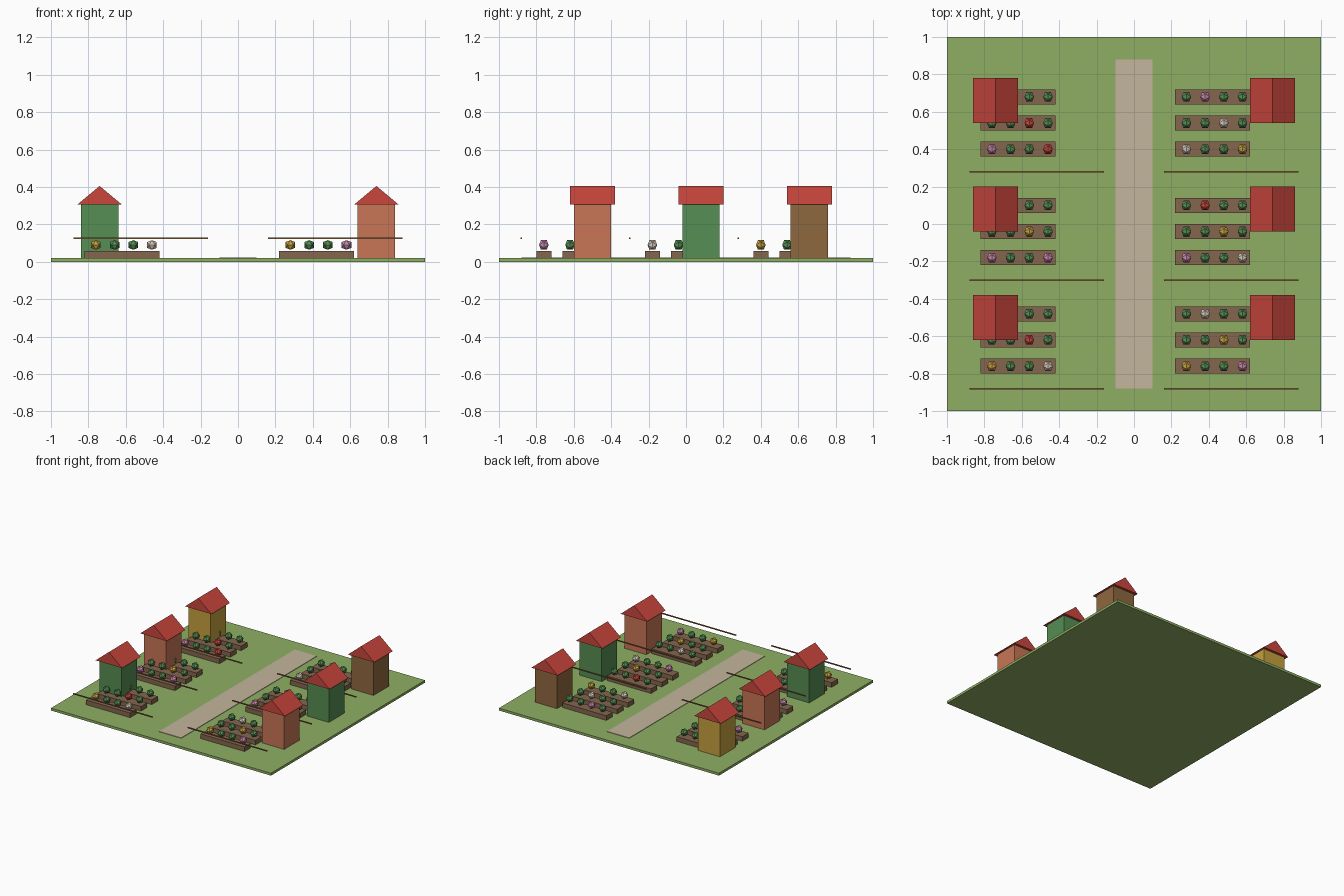
import bpy, bmesh
from mathutils import Vector

if "Cube" in bpy.data.objects:
    bpy.data.objects.remove(bpy.data.objects["Cube"])


def material(name, r, g, b):
    m = bpy.data.materials.new(name)
    m.diffuse_color = [((c / 255 + 0.055) / 1.055) ** 2.4 for c in (r, g, b)] + [1.0]
    m.use_nodes = True
    m.node_tree.nodes["Principled BSDF"].inputs["Base Color"].default_value = m.diffuse_color
    return m


MAT = {
    "grass": material("grass green", 143, 175, 100),
    "path": material("sandy path", 196, 182, 156),
    "soil": material("soil brown", 132, 102, 78),
    "red": material("red", 200, 70, 60),
    "clay": material("terracotta", 200, 118, 86),
    "green": material("leaf green", 86, 142, 84),
    "wood": material("wood brown", 143, 104, 62),
    "yellow": material("ochre yellow", 198, 160, 62),
    "white": material("cream white", 212, 200, 184),
    "pink": material("pink", 200, 134, 172),
}


def hull(name, points, mat):
    """Closed convex solid around a few points."""
    bm = bmesh.new()
    for p in points:
        bm.verts.new(p)
    bmesh.ops.convex_hull(bm, input=bm.verts[:])
    bmesh.ops.dissolve_limit(bm, angle_limit=0.01, verts=bm.verts[:], edges=bm.edges[:])
    bmesh.ops.recalc_face_normals(bm, faces=bm.faces[:])
    mesh = bpy.data.meshes.new(name)
    bm.to_mesh(mesh)
    bm.free()
    mesh.materials.append(MAT[mat])
    ob = bpy.data.objects.new(name, mesh)
    bpy.context.collection.objects.link(ob)
    return ob


def box(name, x, y, z, mat):
    return hull(name, [(a, b, c) for a in x for b in y for c in z], mat)


def plant(x, y, mat):
    """Twenty-sided ball resting on a bed."""
    g = (1 + 5 ** 0.5) / 2
    pts = []
    for a in (-1, 1):
        for b in (-g, g):
            pts += [(0, a, b), (a, b, 0), (b, 0, a)]
    centre = Vector((x, y, 0.09))
    hull("plant", [centre + Vector(p).normalized() * 0.03 for p in pts], mat)


def shed(x, y, mat):
    box("shed_walls", (x - 0.1, x + 0.1), (y - 0.1, y + 0.1), (0.001, 0.306), mat)
    roof = []
    for yy in (y - 0.12, y + 0.12):
        roof += [(x - 0.12, yy, 0.305), (x + 0.12, yy, 0.305), (x, yy, 0.405)]
    hull("shed_roof", roof, "red")


# Ground and central path
box("lawn", (-1, 1), (-1, 1), (0, 0.02), "grass")
box("path", (-0.1, 0.1), (-0.88, 0.88), (0.015, 0.024), "path")

# Plots from front to back: side, shed colour, then plants for each bed, front bed first
COLOURS = {"g": "green", "r": "red", "y": "yellow", "w": "white", "p": "pink"}
PLOTS = [
    (-1, "green", ("yggw", "ggrg", "gggg")),
    (1, "clay", ("yggp", "ggyg", "gwgg")),
    (-1, "clay", ("pggp", "ggyg", "gggg")),
    (1, "green", ("pggw", "ggyg", "grgg")),
    (-1, "yellow", ("pggr", "ggrg", "gggg")),
    (1, "wood", ("wggy", "ggwg", "gpgg")),
]
for i, (side, shed_colour, beds) in enumerate(PLOTS):
    y0 = -0.88 + 0.58 * (i // 2)
    left = 0.22 if side > 0 else -0.82
    # Boundary rail
    xc = side * 0.52
    box("fence_rail", (xc - 0.36, xc + 0.36), (y0 - 0.004, y0 + 0.004), (0.121, 0.129), "wood")
    # Planting beds
    for j, row in enumerate(beds):
        y = y0 + 0.12 + 0.14 * j
        box("bed", (left, left + 0.4), (y - 0.04, y + 0.04), (0.001, 0.058), "soil")
        for k, letter in enumerate(row):
            plant(left + 0.06 + 0.1 * k, y, COLOURS[letter])
    shed(side * 0.74, y0 + 0.38, shed_colour)
